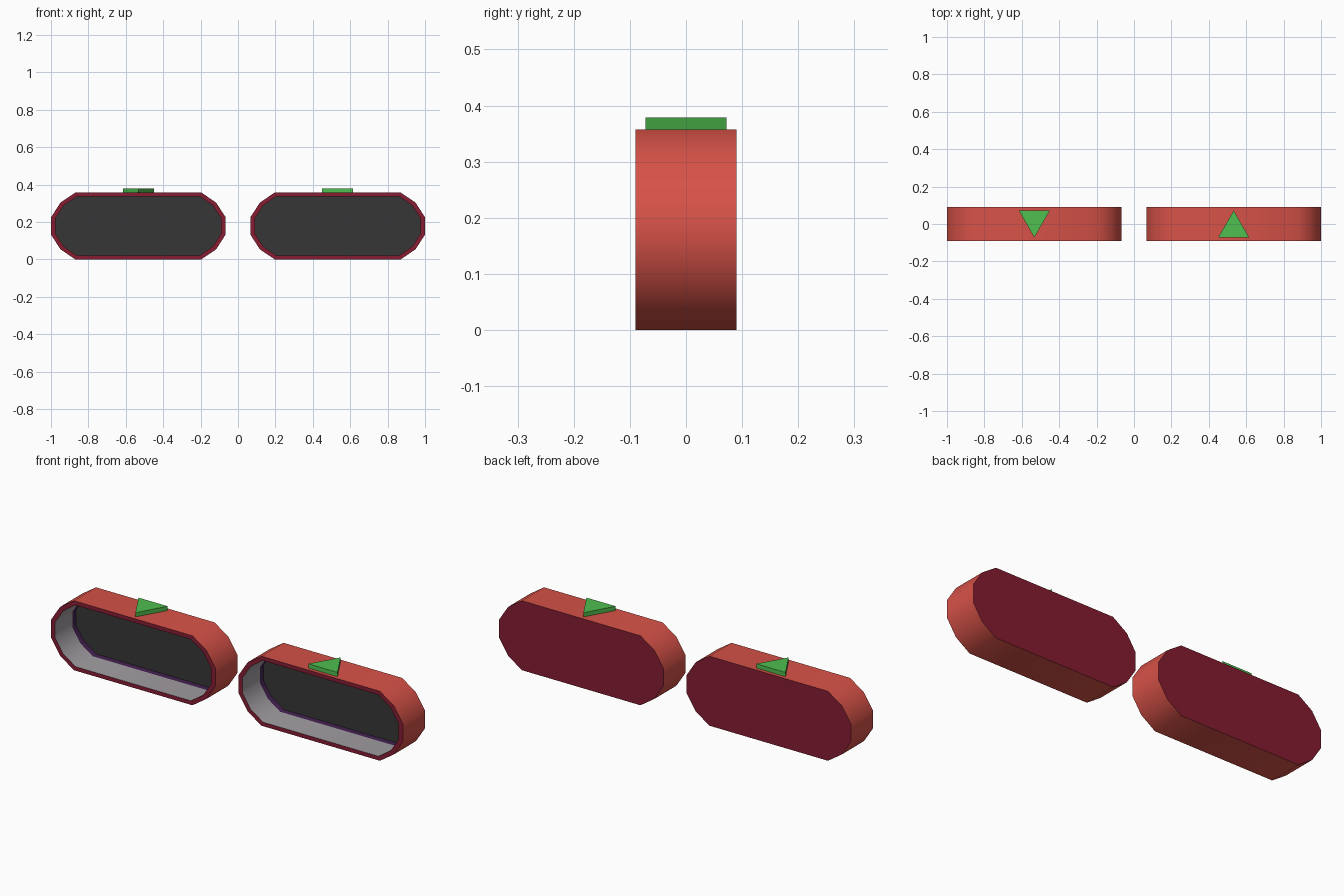
import bpy, bmesh, math

if "Cube" in bpy.data.objects:
    bpy.data.objects.remove(bpy.data.objects["Cube"])

def material(name, rgb):
    m = bpy.data.materials.new(name)
    m.diffuse_color = (*rgb, 1)
    m.use_nodes = True
    m.node_tree.nodes["Principled BSDF"].inputs["Base Color"].default_value = m.diffuse_color
    return m

RED = material("red", (0.68, 0.085, 0.065))
CRIMSON = material("crimson", (0.24, 0.012, 0.032))
GREY = material("lining grey", (0.36, 0.34, 0.36))
PURPLE = material("purple", (0.06, 0.016, 0.085))
DARK = material("dark panel", (0.037, 0.037, 0.037))
GREEN = material("green", (0.08, 0.52, 0.08))

CX, HZ, DEPTH = 0.533, 0.1785, 0.09
QUARTER = [(0.467, 0.046), (0.416, 0.125), (0.337, HZ)]      # rounded end, outer
INNER_QUARTER = [(0.443, 0.041), (0.398, 0.110), (0.328, 0.158)]

def outline(q):
    """Mirror a quarter profile into the full closed outline."""
    right = [(x, -z) for x, z in reversed(q)] + list(q)
    return right + [(-x, -z) for x, z in right]

def finish(bm, name, mats):
    bmesh.ops.recalc_face_normals(bm, faces=bm.faces)
    me = bpy.data.meshes.new(name)
    bm.to_mesh(me)
    bm.free()
    for m in mats:
        me.materials.append(m)
    ob = bpy.data.objects.new(name, me)
    bpy.context.collection.objects.link(ob)
    bpy.ops.object.select_all(action='DESELECT')
    bpy.context.view_layer.objects.active = ob
    ob.select_set(True)
    bpy.ops.object.shade_smooth_by_angle(angle=math.radians(40))
    return ob

def shell(name, cx):
    """Closed-back tray: outer wall, front rim, lining, purple band, panel."""
    bm = bmesh.new()
    out, inn = outline(QUARTER), outline(INNER_QUARTER)
    steps = [(out, DEPTH), (out, -DEPTH), (inn, -DEPTH), (inn, 0.05), (inn, 0.08)]
    rings = [[bm.verts.new((cx + x, y, HZ + z)) for x, z in prof] for prof, y in steps]
    n = len(out)
    for k, mat in enumerate((0, 1, 2, 3)):
        a, b = rings[k], rings[k + 1]
        for i in range(n):
            j = (i + 1) % n
            bm.faces.new((a[i], a[j], b[j], b[i])).material_index = mat
    bm.faces.new(rings[0]).material_index = 1
    bm.faces.new(rings[-1]).material_index = 4
    return finish(bm, name, [RED, CRIMSON, GREY, PURPLE, DARK])

def arrow(name, cx, d):
    """Triangular prism on top, pointing along d * y."""
    bm = bmesh.new()
    pts = [(-0.083, -0.072), (0.083, -0.072), (0, 0.072)]
    base = bm.faces.new([bm.verts.new((cx + d * x, d * y, 0.354)) for x, y in pts])
    ext = bmesh.ops.extrude_face_region(bm, geom=[base], use_keep_orig=True)
    for v in ext["geom"]:
        if isinstance(v, bmesh.types.BMVert):
            v.co.z = 0.379
    return finish(bm, name, [GREEN])

# two trays side by side, arrows pointing opposite ways
for side, s in (("left", -1), ("right", 1)):
    shell(side + "_shell", s * CX)
    arrow(side + "_arrow", s * CX, s)
